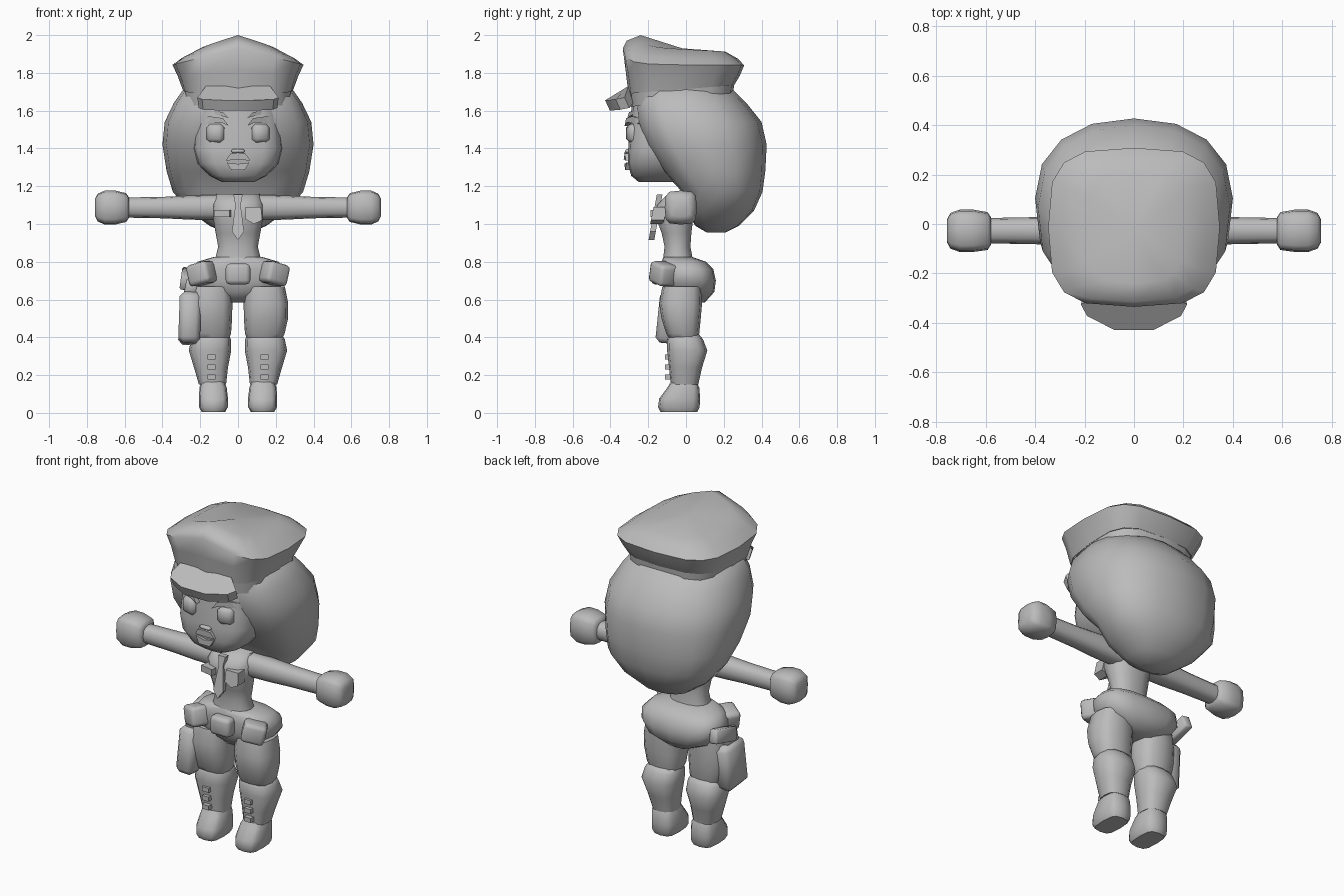
import bpy, bmesh, math
from mathutils import Matrix, Vector

grey = bpy.data.materials.new("plain_grey")
grey.diffuse_color = (0.5, 0.5, 0.5, 1)


def finish(name, bm, angle=45):
    bmesh.ops.recalc_face_normals(bm, faces=bm.faces[:])
    me = bpy.data.meshes.new(name)
    bm.to_mesh(me)
    bm.free()
    me.materials.append(grey)
    ob = bpy.data.objects.new(name, me)
    bpy.context.collection.objects.link(ob)
    bpy.ops.object.select_all(action='DESELECT')
    ob.select_set(True)
    bpy.context.view_layer.objects.active = ob
    bpy.ops.object.shade_smooth_by_angle(angle=math.radians(angle))
    return ob


def loft(name, rings, n=12, power=2.4, front_power=None, centre=None, angle=45, turn=None):
    """Rings: (z front, z back, y front, y back, x centre, x radius, optional front arch)."""
    bm = bmesh.new()
    loops = []
    for zf, zb, yf, yb, xc, rx, *arch in rings:
        loop = []
        for i in range(n):
            a = 2 * math.pi * i / n
            c, s = math.cos(a), math.sin(a)
            p = front_power if front_power and s < -0.01 else power
            u = math.copysign(abs(c) ** (2 / p), c)
            v = math.copysign(abs(s) ** (2 / p), s)
            t = (v + 1) / 2
            rise = arch[0] * (1 - abs(u)) * (1 - t) if arch else 0
            loop.append(bm.verts.new((xc + rx * u, yf + (yb - yf) * t, zf + (zb - zf) * t + rise)))
        loops.append(loop)
    for a, b in zip(loops, loops[1:]):
        for i in range(n):
            bm.faces.new((a[i], a[(i + 1) % n], b[(i + 1) % n], b[i]))
    bm.faces.new(loops[0])
    if centre:
        tip = bm.verts.new(centre)
        for i in range(n):
            bm.faces.new((loops[-1][i], loops[-1][(i + 1) % n], tip))
    else:
        bm.faces.new(loops[-1])
    if turn:
        bm.transform(turn)
    return finish(name, bm, angle)


def flat(rings):
    """Level rings: (z, y front, y back, x centre, x radius)."""
    return [(r[0],) + tuple(r) for r in rings]


def box(name, loc, size, bevel=0.0, rot=(0, 0, 0), segments=1):
    bm = bmesh.new()
    bmesh.ops.create_cube(bm, size=1)
    for v in bm.verts:
        v.co = Vector(v.co[i] * size[i] for i in range(3))
    if bevel:
        bmesh.ops.bevel(bm, geom=bm.edges[:], offset=bevel, segments=segments,
                        affect='EDGES', profile=0.5)
    turn = Matrix.Identity(4)
    for ang, ax in zip(rot, 'XYZ'):
        turn = Matrix.Rotation(math.radians(ang), 4, ax) @ turn
    bm.transform(Matrix.Translation(loc) @ turn)
    return finish(name, bm, 50 if bevel else 30)


def plate(name, outline, y, depth, slope=0.0, curve=0.0):
    """Extruded outline in x and z, facing the front, curving back with x."""
    bm = bmesh.new()
    z0 = outline[0][1]
    front = [bm.verts.new((x, y + slope * (z - z0) + curve * x * x, z)) for x, z in outline]
    back = [bm.verts.new((v.co.x, v.co.y + depth, v.co.z)) for v in front]
    bm.faces.new(front)
    bm.faces.new(back)
    for i in range(len(front)):
        j = (i + 1) % len(front)
        bm.faces.new((front[i], front[j], back[j], back[i]))
    return finish(name, bm, 30)


# Hair: rounded bob, fuller towards the face
loft("hair", flat([
    (0.955, 0.11, 0.21, 0, 0.07), (0.99, 0.05, 0.28, 0, 0.15),
    (1.07, 0.0, 0.36, 0, 0.26), (1.17, -0.02, 0.405, 0, 0.345),
    (1.28, -0.125, 0.42, 0, 0.378), (1.42, -0.22, 0.427, 0, 0.40),
    (1.54, -0.265, 0.40, 0, 0.388), (1.64, -0.275, 0.32, 0, 0.34),
    (1.74, -0.25, 0.22, 0, 0.27)]), n=16, power=2.25, front_power=3.1, angle=60)

# Head
loft("head", flat([
    (1.222, -0.25, 0.0, 0, 0.085), (1.255, -0.29, 0.03, 0, 0.15),
    (1.32, -0.308, 0.08, 0, 0.215), (1.40, -0.306, 0.1, 0, 0.24),
    (1.50, -0.298, 0.1, 0, 0.23), (1.66, -0.285, 0.1, 0, 0.215)]),
    n=16, power=3.5, angle=50)

# Cap band, crown with a raised front, and visor
loft("cap_band", [(1.62, 1.695, -0.295, 0.25, 0, 0.285), (1.71, 1.74, -0.305, 0.255, 0, 0.293)],
     n=16, power=3.2)
loft("cap_crown", [
    (1.69, 1.735, -0.305, 0.255, 0, 0.293),
    (1.785, 1.785, -0.32, 0.285, 0, 0.32, 0.03),
    (1.845, 1.84, -0.335, 0.308, 0, 0.347, 0.085),
    (1.885, 1.875, -0.315, 0.275, 0, 0.295, 0.085),
    (1.938, 1.912, -0.24, 0.21, 0, 0.20, 0.062)],
    n=16, power=3.4, centre=(0, -0.02, 1.93), angle=50)
bm = bmesh.new()
edge = [(-0.17, -0.305, 1.73), (-0.215, -0.325, 1.67), (-0.19, -0.372, 1.66), (-0.08, -0.428, 1.655)]
edge += [(-x, y, z) for x, y, z in reversed(edge)]
top = [bm.verts.new(p) for p in edge]
low = [bm.verts.new((x * 0.97, y + 0.025, z - 0.055)) for x, y, z in edge]
for lo in (low[0], low[-1]):
    lo.co.z = 1.64
bm.faces.new(top)
bm.faces.new(low)
for i in range(8):
    j = (i + 1) % 8
    bm.faces.new((top[i], top[j], low[j], low[i]))
finish("cap_visor", bm, 30)

# Face features
for s in (-1, 1):
    box("eye", (s * 0.12, -0.286, 1.48), (0.095, 0.05, 0.1), 0.02, (0, 0, s * 14))
    plate("eyelid", [(s * 0.05, 1.52), (s * 0.09, 1.538), (s * 0.19, 1.53), (s * 0.22, 1.555),
                     (s * 0.15, 1.57), (s * 0.08, 1.56)], -0.33, 0.05, 0, 2.0)
    plate("eyebrow", [(s * 0.05, 1.562), (s * 0.14, 1.585), (s * 0.215, 1.572),
                      (s * 0.15, 1.602), (s * 0.08, 1.592)], -0.315, 0.05, 0, 2.0)
plate("upper_lip", [(-0.065, 1.335), (-0.04, 1.372), (0, 1.378), (0.04, 1.372),
                    (0.065, 1.335), (0, 1.342)], -0.33, 0.05, 0, 3)
plate("lower_lip", [(-0.06, 1.325), (0, 1.318), (0.06, 1.325), (0.035, 1.285), (-0.035, 1.285)],
      -0.326, 0.05, 0, 3)
box("nose", (0, -0.303, 1.386), (0.07, 0.04, 0.022), 0.008)

# Torso and hips
loft("torso", flat([
    (0.80, -0.125, 0.04, 0, 0.125), (0.88, -0.115, 0.025, 0, 0.105),
    (0.95, -0.13, 0.03, 0, 0.118), (1.03, -0.16, 0.04, 0, 0.132),
    (1.10, -0.155, 0.045, 0, 0.138), (1.158, -0.10, 0.04, 0, 0.115)]), n=14, angle=60)
loft("hips", flat([
    (0.585, -0.06, 0.10, 0, 0.08), (0.64, -0.115, 0.15, 0, 0.205),
    (0.70, -0.13, 0.158, 0, 0.25), (0.76, -0.132, 0.145, 0, 0.252),
    (0.80, -0.13, 0.105, 0, 0.215), (0.825, -0.12, 0.035, 0, 0.13)]), n=16, power=2.8, angle=60)

# Legs, shoes and arms on both sides
for s in (-1, 1):
    loft("thigh", flat([
        (0.385, -0.085, 0.06, s * 0.14, 0.09), (0.42, -0.105, 0.07, s * 0.142, 0.105),
        (0.50, -0.13, 0.078, s * 0.148, 0.117), (0.58, -0.142, 0.085, s * 0.148, 0.118),
        (0.67, -0.125, 0.085, s * 0.14, 0.108)]), n=12, power=2.7, angle=60)
    loft("calf", flat([
        (0.15, -0.08, 0.065, s * 0.135, 0.072), (0.24, -0.09, 0.085, s * 0.143, 0.09),
        (0.33, -0.10, 0.113, s * 0.148, 0.112), (0.39, -0.10, 0.09, s * 0.143, 0.105),
        (0.415, -0.085, 0.07, s * 0.14, 0.09)]), n=12, power=2.6, angle=60)
    loft("shoe", flat([
        (0.005, -0.135, 0.06, s * 0.13, 0.062), (0.03, -0.148, 0.072, s * 0.13, 0.076),
        (0.075, -0.142, 0.075, s * 0.13, 0.077), (0.135, -0.098, 0.07, s * 0.132, 0.072),
        (0.165, -0.08, 0.055, s * 0.133, 0.06)]), n=12, power=3.4, angle=50)
    for k in range(3):
        box("boot_buckle", (s * 0.14, -0.096, 0.19 + 0.053 * k), (0.044, 0.03, 0.027))
    # arm rings run outwards along x after turning
    turn = Matrix.Translation((0, 0, 1.087)) @ Matrix.Rotation(s * math.pi / 2, 4, 'Y')
    loft("arm", flat([
        (0.08, -0.09, 0.04, 0, 0.068), (0.25, -0.088, 0.035, 0, 0.064),
        (0.39, -0.082, 0.028, 0, 0.057), (0.60, -0.078, 0.024, 0, 0.053)]),
        n=12, turn=turn, angle=60)
    # fist, rounder towards its ends
    loft("hand", flat([
        (0.578, -0.083, 0.027, 0, 0.055), (0.592, -0.105, 0.048, 0, 0.076),
        (0.65, -0.113, 0.058, 0, 0.09), (0.705, -0.113, 0.058, 0, 0.09),
        (0.742, -0.10, 0.045, 0, 0.074), (0.756, -0.075, 0.02, 0, 0.048)]),
        n=12, power=3.8, turn=turn, angle=60)

# Shirt details
plate("tie", [(0, 0.915), (0.032, 0.96), (0.014, 1.10), (0.024, 1.155),
              (-0.024, 1.155), (-0.014, 1.10), (-0.032, 0.96)], -0.198, 0.03, 0.18)
plate("badge", [(0.085, 1.0), (0.128, 1.02), (0.122, 1.09), (0.04, 1.09), (0.04, 1.025)],
      -0.19, 0.07, 0.2)
box("name_plate", (-0.078, -0.145, 1.055), (0.085, 0.07, 0.038), 0, (0, 0, -12))

# Belt pouches
box("front_pouch", (0, -0.145, 0.735), (0.13, 0.08, 0.11), 0.022, segments=2)
for s in (-1, 1):
    box("side_pouch", (s * 0.192, -0.12, 0.737), (0.13, 0.11, 0.115), 0.022,
        (0, s * 14, s * 32), segments=2)

# Holster with sidearm grip
box("holster", (-0.255, -0.055, 0.50), (0.115, 0.19, 0.27), 0.025, (-6, 2, 0))
box("holster_strap", (-0.245, -0.05, 0.665), (0.07, 0.11, 0.09), 0.012, (0, 12, 0))
box("sidearm_grip", (-0.275, 0.04, 0.71), (0.055, 0.19, 0.08), 0.008, (14, 8, 0))
